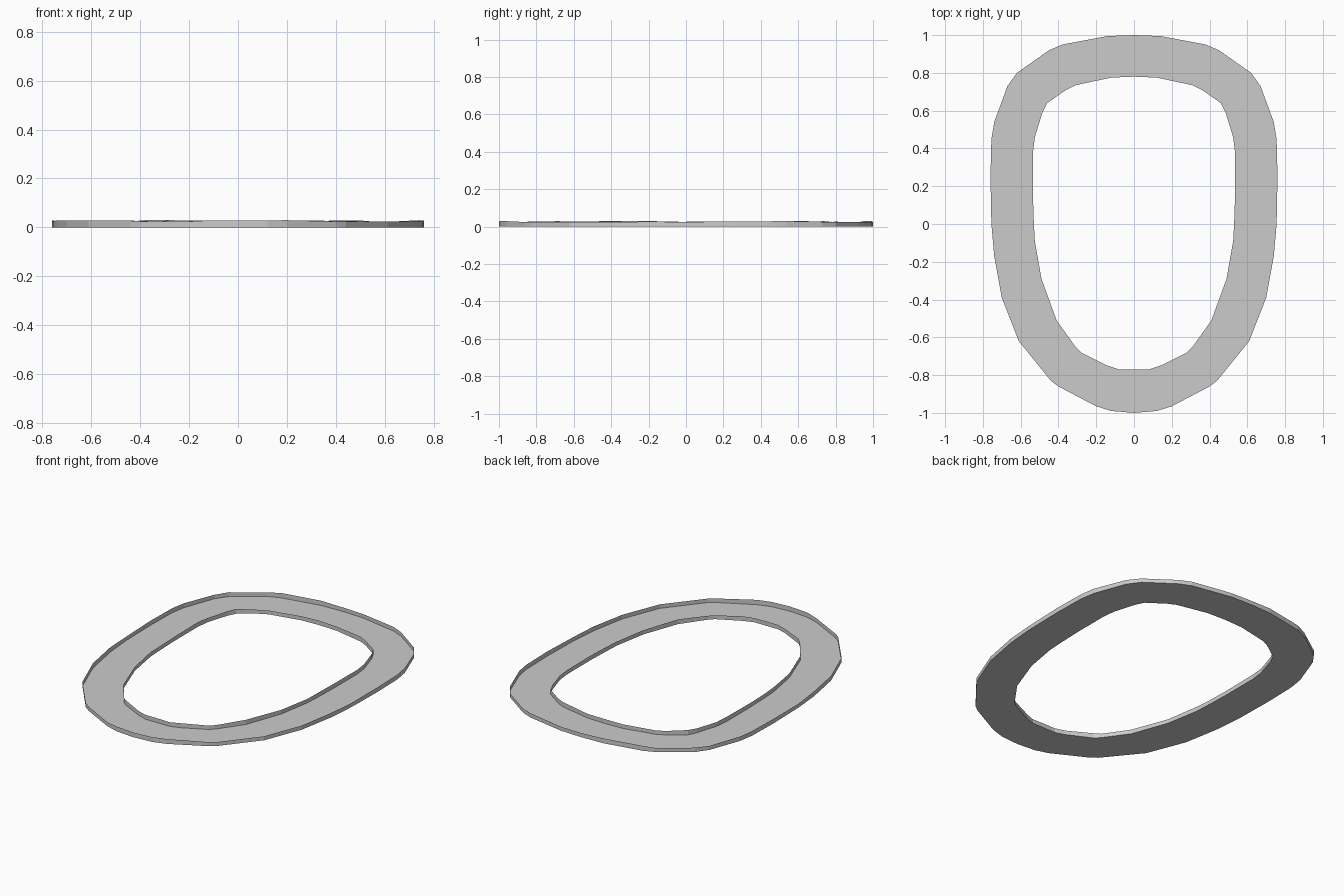
import bpy, bmesh, random

if "Cube" in bpy.data.objects:
    bpy.data.objects.remove(bpy.data.objects["Cube"])

random.seed(4)

# Right half of the ring, back to front: (outer x, outer y, inner x, inner y)
HALF = [
    (0, 1.0, 0, .78), (.14, .995, .12, .775), (.38, .95, .31, .735),
    (.45, .92, .36, .71), (.62, .80, .46, .64), (.67, .73, .485, .59),
    (.74, .54, .525, .46), (.755, .45, .535, .38), (.76, .25, .535, .15),
    (.755, 0, .53, 0), (.74, -.17, .525, -.09), (.70, -.39, .49, -.29),
    (.61, -.62, .41, -.51), (.44, -.83, .31, -.65), (.40, -.86, .28, -.68),
    (.20, -.965, .14, -.75), (.12, -.99, .08, -.77), (0, -1.0, 0, -.77),
]
ring = HALF + [(-a, b, -c, d) for a, b, c, d in reversed(HALF[1:-1])]
outer = [(p[0], p[1]) for p in ring]
inner = [(p[2], p[3]) for p in ring]

bm = bmesh.new()


def loop(points, heights):
    return [bm.verts.new((x, y, z)) for (x, y), z in zip(points, heights)]


def bridge(a, b):
    for i in range(len(a)):
        j = (i + 1) % len(a)
        bm.faces.new((a[i], a[j], b[j], b[i]))


def rough():
    # slightly uneven rim height
    return [random.uniform(.023, .03) for _ in ring]


# Flat floor with thin upright rims on both edges
flat = [0] * len(ring)
outer_low, inner_low = loop(outer, flat), loop(inner, flat)
bridge(inner_low, outer_low)
bridge(outer_low, loop(outer, rough()))
bridge(loop(inner, rough()), inner_low)
bmesh.ops.recalc_face_normals(bm, faces=bm.faces)
# Floor faces up
bm.faces.ensure_lookup_table()
if bm.faces[0].normal.z < 0:
    bmesh.ops.reverse_faces(bm, faces=bm.faces)

mesh = bpy.data.meshes.new("ring_tray")
bm.to_mesh(mesh)
bm.free()
bpy.context.collection.objects.link(bpy.data.objects.new("ring_tray", mesh))
